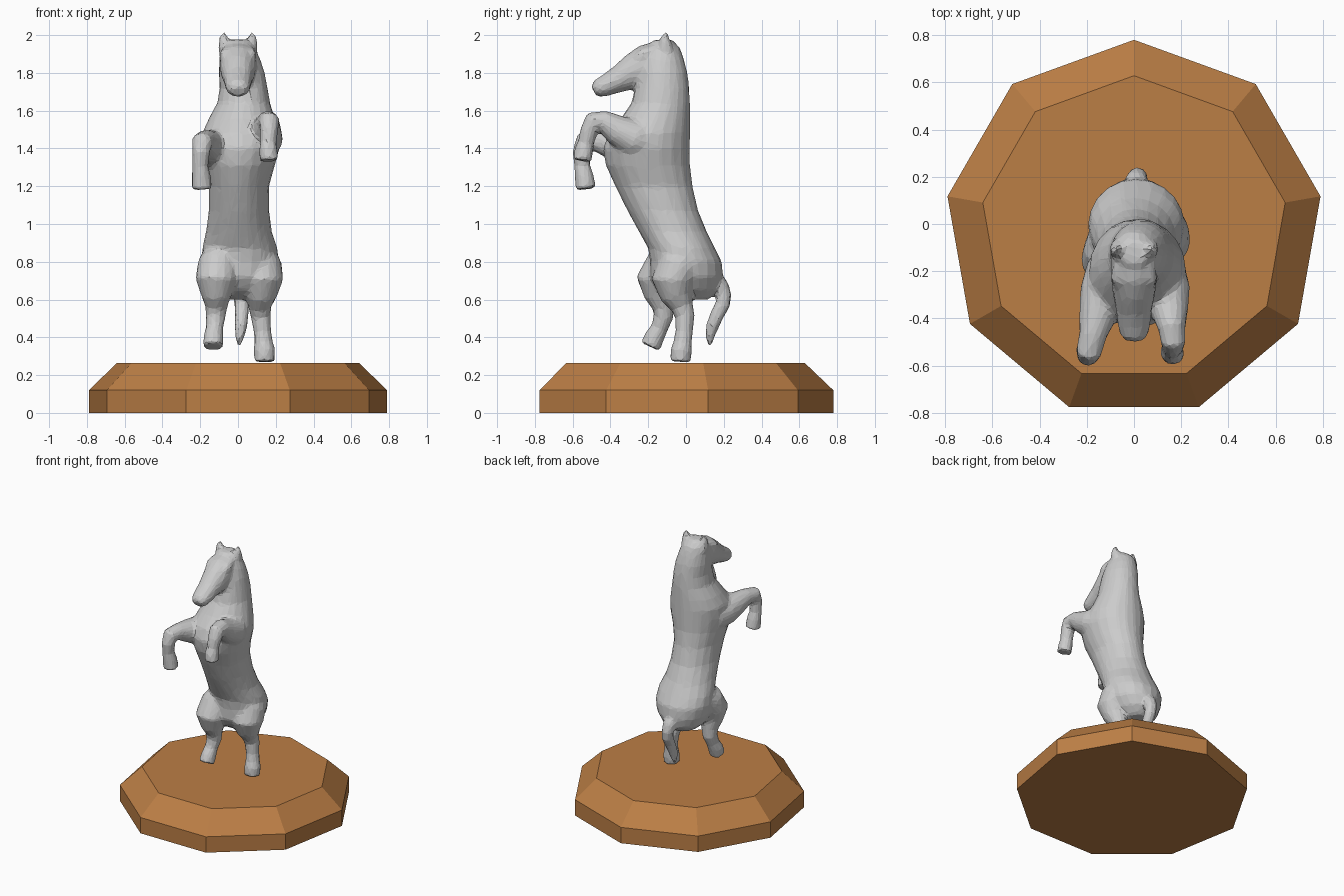
import bpy, bmesh, math
from mathutils import Vector

horse = bmesh.new()


def loft(stations, sides=16, flat=False):
    """Closed tube; each station is x, y, z, half width, half depth."""
    pts = [Vector(s[:3]) for s in stations]
    rings = []
    for i, s in enumerate(stations):
        t = pts[min(i + 1, len(pts) - 1)] - pts[max(i - 1, 0)]
        if flat:
            t = Vector((0, 0, 1))
        v = t.normalized().cross(Vector((1, 0, 0))).normalized()
        u = v.cross(t).normalized()
        rings.append([horse.verts.new(pts[i] + u * s[3] * math.cos(a) + v * s[4] * math.sin(a))
                      for a in (2 * math.pi * k / sides for k in range(sides))])
    faces = [horse.faces.new((a[k], a[(k + 1) % sides], b[(k + 1) % sides], b[k]))
             for a, b in zip(rings, rings[1:]) for k in range(sides)]
    faces += [horse.faces.new(rings[0][::-1]), horse.faces.new(rings[-1])]
    bmesh.ops.recalc_face_normals(horse, faces=faces)


def limb(stations):
    loft([(x, y, z, r, r) for x, y, z, r in stations])


# Body and neck: z, front y, back y, half width, centre x
trunk = [(.60, -.07, .12, .09, 0), (.65, -.15, .175, .15, 0), (.72, -.19, .195, .19, .01),
         (.80, -.19, .19, .205, .01), (.87, -.20, .155, .20, .01), (.96, -.25, .11, .175, .005),
         (1.07, -.31, .065, .16, .005), (1.20, -.375, .035, .16, .005), (1.31, -.425, .022, .185, .01),
         (1.40, -.44, .022, .205, .015), (1.48, -.41, .022, .205, .015), (1.56, -.345, .022, .175, .02),
         (1.64, -.29, .022, .14, .03), (1.72, -.27, .018, .127, .03), (1.80, -.26, .008, .122, .02),
         (1.87, -.24, -.01, .11, .01), (1.93, -.22, -.03, .09, 0), (1.975, -.17, -.07, .06, 0)]
loft([(cx, (f + b) / 2, z, w, (b - f) / 2) for z, f, b, w, cx in trunk], 20, True)

# Head
loft([(0, -.13, 1.885, .095, .09), (0, -.20, 1.85, .1, .105), (0, -.28, 1.805, .093, .095),
      (0, -.36, 1.765, .077, .07), (0, -.425, 1.733, .07, .057), (0, -.465, 1.717, .062, .05),
      (0, -.49, 1.705, .04, .03)])

# Brow ridges and ears
for s in (-1, 1):
    limb([(s * .055, -.17, 1.92, .03), (s * .065, -.23, 1.895, .035), (s * .06, -.28, 1.86, .02)])
    limb([(s * .06, -.10, 1.90, .042), (s * .07, -.11, 1.95, .036),
          (s * .076, -.112, 1.985, .024), (s * .078, -.105, 2.015, .012)])

# Raised forelegs
limb([(.11, -.18, 1.42, .10), (.14, -.28, 1.455, .10), (.15, -.37, 1.50, .08),
      (.16, -.44, 1.545, .058), (.165, -.49, 1.545, .055), (.165, -.515, 1.49, .048),
      (.16, -.53, 1.43, .043), (.16, -.54, 1.395, .05), (.165, -.55, 1.335, .05)])
limb([(-.10, -.18, 1.38, .10), (-.13, -.29, 1.395, .10), (-.155, -.39, 1.42, .08),
      (-.175, -.475, 1.44, .058), (-.19, -.54, 1.435, .055), (-.195, -.555, 1.38, .047),
      (-.20, -.55, 1.31, .042), (-.195, -.54, 1.26, .05), (-.19, -.53, 1.185, .055)])

# Hind legs
limb([(.10, .02, .84, .10), (.115, -.04, .77, .12), (.125, -.07, .70, .115),
      (.12, -.05, .62, .085), (.115, -.02, .56, .06), (.12, -.005, .51, .053),
      (.13, -.01, .43, .046), (.135, -.018, .37, .05), (.14, -.025, .33, .058), (.14, -.03, .27, .055)])
limb([(-.09, -.02, .84, .09), (-.105, -.11, .78, .11), (-.115, -.155, .70, .11),
      (-.115, -.14, .62, .08), (-.115, -.12, .56, .058), (-.118, -.118, .51, .053),
      (-.125, -.14, .45, .046), (-.13, -.165, .405, .053), (-.13, -.19, .35, .055)])

# Tail
limb([(0, .14, .72, .05), (.01, .18, .665, .05), (.015, .20, .62, .042), (.02, .195, .575, .04),
      (.02, .165, .52, .038), (.015, .14, .46, .035), (.01, .128, .41, .027), (.005, .125, .355, .012)])

# Fuse the parts into one faceted figure
mesh = bpy.data.meshes.new("rearing_horse")
horse.to_mesh(mesh)
horse.free()
obj = bpy.data.objects.new("rearing_horse", mesh)
bpy.context.collection.objects.link(obj)
m = obj.modifiers.new("fuse", 'REMESH')
m.mode = 'VOXEL'
m.voxel_size = .012
m = obj.modifiers.new("soften", 'SMOOTH')
m.factor = .5
m.iterations = 8
m = obj.modifiers.new("facets", 'DECIMATE')
m.ratio = .075

# Nine-sided bevelled base: radius, z
bm = bmesh.new()
rings = [[bm.verts.new((r * math.sin(k * math.tau / 9), r * math.cos(k * math.tau / 9) - .022, z))
          for k in range(9)] for r, z in ((.802, 0), (.802, .12), (.65, .265))]
for a, b in zip(rings, rings[1:]):
    for k in range(9):
        bm.faces.new((a[k], a[(k + 1) % 9], b[(k + 1) % 9], b[k]))
bm.faces.new(rings[0])
bm.faces.new(rings[-1])
bmesh.ops.recalc_face_normals(bm, faces=bm.faces)
mesh = bpy.data.meshes.new("base")
bm.to_mesh(mesh)
bm.free()
base = bpy.data.objects.new("base", mesh)
bpy.context.collection.objects.link(base)
wood = bpy.data.materials.new("wood")
wood.diffuse_color = (.50, .21, .06, 1)
mesh.materials.append(wood)
